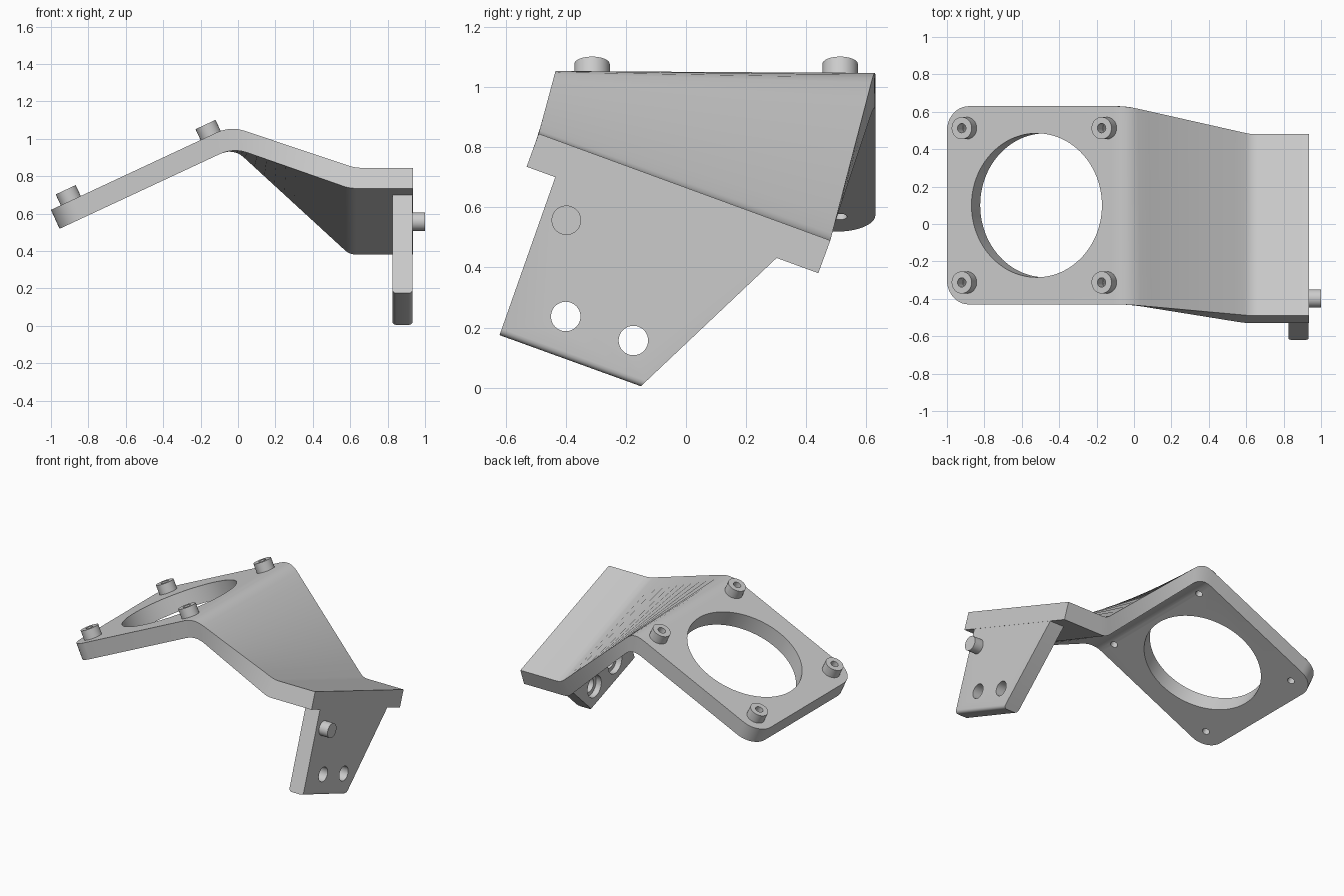
import bpy, bmesh, math
from mathutils import Vector, Matrix

if "Cube" in bpy.data.objects:
    bpy.data.objects.remove(bpy.data.objects["Cube"])

TILT = math.radians(25)                      # slope of the fan plate
PLATE_ROT = Matrix.Rotation(-TILT, 4, 'Y')
CENTRE = Vector((-0.52, 0.10, 0.843))        # centre of the plate's top face
X_ROT = Matrix.Rotation(math.pi / 2, 4, 'Y')


def finish(name, bm):
    bmesh.ops.recalc_face_normals(bm, faces=bm.faces[:])
    me = bpy.data.meshes.new(name)
    bm.to_mesh(me)
    bm.free()
    ob = bpy.data.objects.new(name, me)
    bpy.context.collection.objects.link(ob)
    return ob


def cylinder(name, r, h, matrix, sides=48):
    bm = bmesh.new()
    bmesh.ops.create_cone(bm, cap_ends=True, segments=sides, radius1=r,
                          radius2=r, depth=h, matrix=matrix)
    return finish(name, bm)


def activate(ob):
    bpy.ops.object.select_all(action='DESELECT')
    ob.select_set(True)
    bpy.context.view_layer.objects.active = ob


def cut(ob, cutter):
    m = ob.modifiers.new("cut", 'BOOLEAN')
    m.operation, m.object, m.solver = 'DIFFERENCE', cutter, 'EXACT'
    activate(ob)
    bpy.ops.object.modifier_apply(modifier=m.name)
    bpy.data.objects.remove(cutter)


def smooth(ob):
    activate(ob)
    bpy.ops.object.shade_smooth_by_angle(angle=math.radians(30))


def bevel(bm, edges, offset, segments):
    bmesh.ops.bevel(bm, geom=edges, offset=offset, segments=segments,
                    profile=0.5, affect='EDGES')


def plate_matrix(dx, dy, dz):
    return Matrix.Translation(CENTRE) @ PLATE_ROT @ Matrix.Translation((dx, dy, dz))


# Key sections: front top, back top, back bottom, front bottom
def section(*pts):
    return [Vector(p) for p in pts]


S0 = section((-1, -.43, .62), (-1, .63, .62), (-.954, .63, .519), (-.954, -.43, .519))
S1 = section((-.04, -.43, 1.068), (-.04, .63, 1.068), (-.025, .63, .952), (-.025, -.43, .952))
S2 = section((.625, -.49, .845), (.625, .48, .49), (.597, .44, .381), (.597, -.53, .735))
S3 = section(*[(.935, p.y, p.z) for p in S2])


def bend(a, b, c, d, n=6):
    """Round a bend: one quadratic arc per section corner."""
    out = []
    for i in range(n + 1):
        t = i / n
        row = []
        for p, q, r in zip(a, b, c):
            s, e = q + (p - q).normalized() * d, q + (r - q).normalized() * d
            row.append(s * (1 - t) ** 2 + q * 2 * t * (1 - t) + e * t * t)
        out.append(row)
    return out


# Bent bracket body: plate, twisted web and flange
apex, foot = bend(S0, S1, S2, .08), bend(S1, S2, S3, .035)
web = [[p.lerp(q, k / 10) for p, q in zip(apex[-1], foot[0])] for k in range(1, 10)]
bm = bmesh.new()
rings = [[bm.verts.new(p) for p in s] for s in [S0] + apex + web + foot + [S3]]
for a, b in zip(rings, rings[1:]):
    for i in range(4):
        j = (i + 1) % 4
        bm.faces.new((a[i], a[j], b[j], b[i]))
bm.faces.new(rings[0])
bm.faces.new(rings[-1][::-1])
first, last = rings[0], rings[-1]
corners = [bm.edges.get((first[0], first[3])), bm.edges.get((first[1], first[2]))]
ends = [bm.edges.get((last[0], last[1])), bm.edges.get((last[2], last[3]))]
bevel(bm, corners, .13, 10)
bevel(bm, ends, .025, 4)
body = finish("bracket_body", bm)
cut(body, cylinder("fan_hole_cutter", .385, .5, plate_matrix(0, 0, 0), 96))

# Four screw bosses with through holes
for sx in (-1, 1):
    for sy in (-1, 1):
        dx, dy = sx * .4125, sy * .4125
        cut(body, cylinder("screw_cutter", .023, .5, plate_matrix(dx, dy, 0), 24))
        boss = cylinder("screw_boss", .059, .065, plate_matrix(dx, dy, .0325))
        cut(boss, cylinder("boss_cutter", .025, .3, plate_matrix(dx, dy, .03), 24))
        smooth(boss)
smooth(body)

# Mounting tab hanging below the flange
outline = [(-.415, .756), (-.62, .175), (-.15, .005), (.305, .435), (.325, .49)]
bm = bmesh.new()
near = [bm.verts.new((.825, y, z)) for y, z in outline]
far = [bm.verts.new((.934, y, z)) for y, z in outline]
bm.faces.new(near)
bm.faces.new(far[::-1])
for i in range(5):
    j = (i + 1) % 5
    bm.faces.new((near[i], near[j], far[j], far[i]))
bevel(bm, [bm.edges.get((v[1], v[2])) for v in (near, far)], .022, 4)
tab = finish("mounting_tab", bm)

# Bolt holes, counterbored on the inner face
for y, z in ((-.40, .237), (-.175, .157)):
    cut(tab, cylinder("bolt_cutter", .049, .4, Matrix.Translation((.88, y, z)) @ X_ROT))
    cut(tab, cylinder("bore_cutter", .075, .1, Matrix.Translation((.815, y, z)) @ X_ROT))
smooth(tab)

# Locating pin
smooth(cylinder("locating_pin", .049, .1, Matrix.Translation((.95, -.398, .557)) @ X_ROT))
